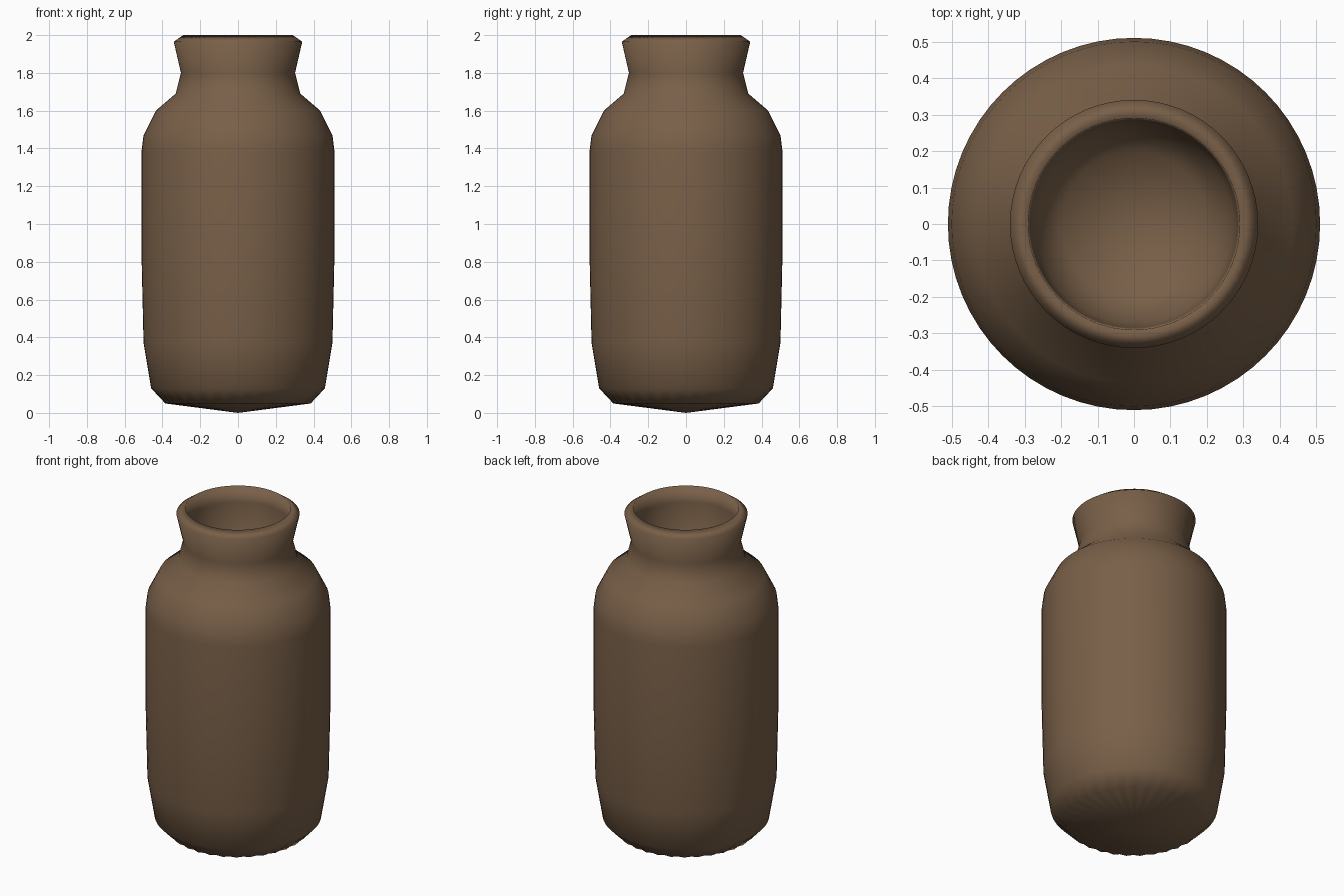
import bpy, bmesh, math

if "Cube" in bpy.data.objects:
    bpy.data.objects.remove(bpy.data.objects["Cube"])

SEG = 64

# Profile (radius, height) from the underside, up the wall, over the lip, into the mouth
profile = [
    (0.385, 0.05), (0.46, 0.13), (0.50, 0.37), (0.51, 0.80), (0.51, 1.39),
    (0.50, 1.47), (0.435, 1.60), (0.33, 1.69), (0.302, 1.80), (0.34, 1.965),
    (0.29, 2.00), (0.285, 1.90), (0.27, 1.70), (0.20, 1.60),
]

clay = bpy.data.materials.new("brown clay")
clay.diffuse_color = (0.19, 0.116, 0.065, 1)
clay.use_nodes = True
clay.node_tree.nodes["Principled BSDF"].inputs["Base Color"].default_value = clay.diffuse_color

bm = bmesh.new()
rings = []
for i, (r, z) in enumerate(profile):
    ring = []
    for k in range(SEG):
        a = 2 * math.pi * k / SEG
        # Fluted bottom edge
        rr = r - 0.012 * (k % 2) if i == 0 else r
        ring.append(bm.verts.new((rr * math.cos(a), rr * math.sin(a), z)))
    rings.append(ring)

# Walls
for lo, hi in zip(rings, rings[1:]):
    for k in range(SEG):
        n = (k + 1) % SEG
        bm.faces.new((lo[k], lo[n], hi[n], hi[k]))

# Underside cone and inner floor
base = bm.verts.new((0, 0, 0))
floor = bm.verts.new((0, 0, 1.55))
for k in range(SEG):
    n = (k + 1) % SEG
    bm.faces.new((base, rings[0][n], rings[0][k]))
    bm.faces.new((floor, rings[-1][k], rings[-1][n]))

bmesh.ops.recalc_face_normals(bm, faces=bm.faces[:])
for f in bm.faces:
    f.smooth = True

mesh = bpy.data.meshes.new("jar")
bm.to_mesh(mesh)
bm.free()
mesh.materials.append(clay)
bpy.context.collection.objects.link(bpy.data.objects.new("jar", mesh))
